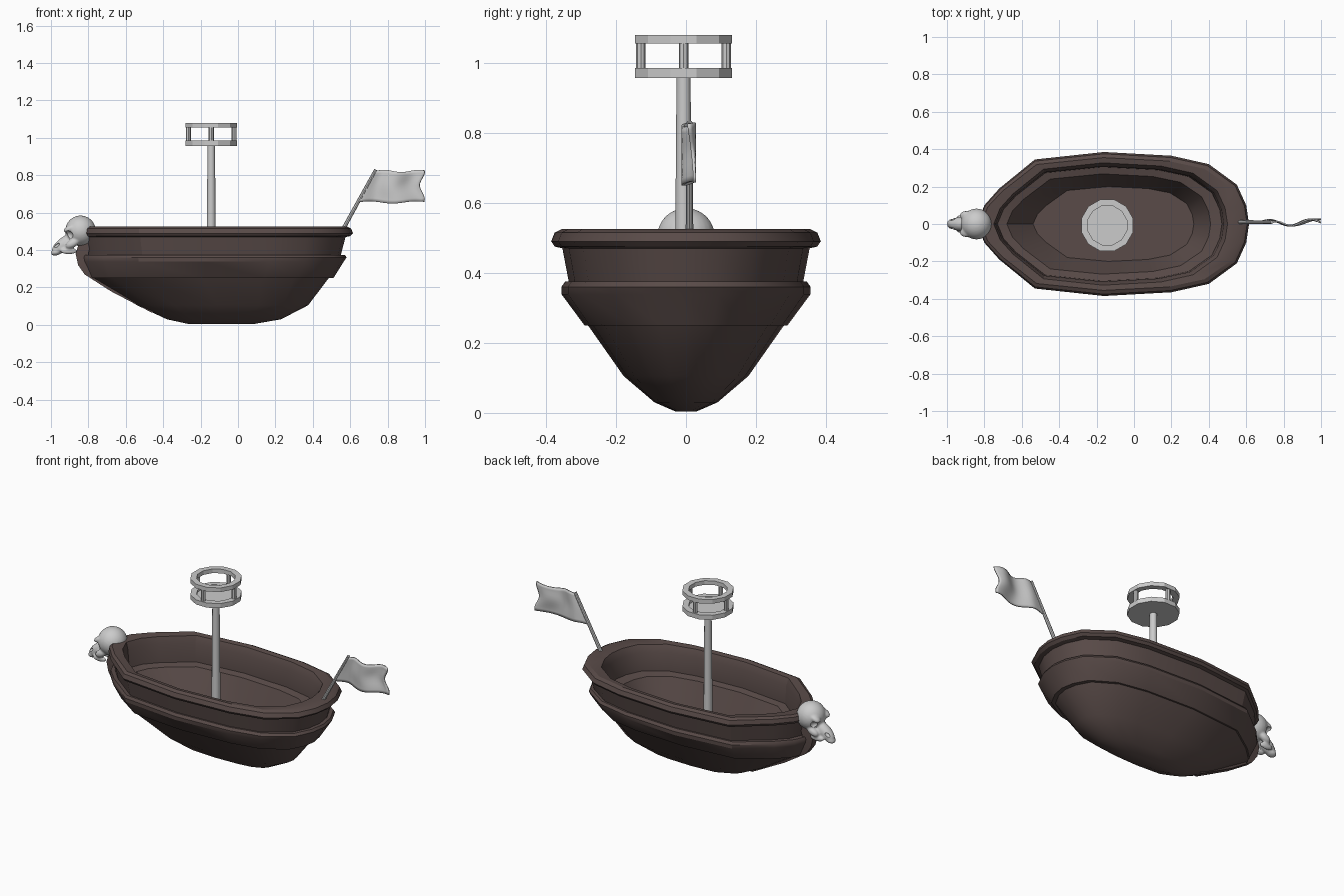
import bpy, bmesh, math
from mathutils import Vector

if "Cube" in bpy.data.objects:
    bpy.data.objects.remove(bpy.data.objects["Cube"])

brown = bpy.data.materials.new("dark_wood")
brown.diffuse_color = (0.1, 0.07, 0.065, 1)
brown.use_nodes = True
brown.node_tree.nodes["Principled BSDF"].inputs["Base Color"].default_value = brown.diffuse_color


def make(name, bm, mat=None, angle=30):
    bmesh.ops.recalc_face_normals(bm, faces=bm.faces)
    me = bpy.data.meshes.new(name)
    bm.to_mesh(me)
    bm.free()
    ob = bpy.data.objects.new(name, me)
    bpy.context.collection.objects.link(ob)
    if mat:
        me.materials.append(mat)
    smooth(ob, angle)
    return ob


def smooth(ob, angle):
    bpy.ops.object.select_all(action='DESELECT')
    ob.select_set(True)
    bpy.context.view_layer.objects.active = ob
    bpy.ops.object.shade_smooth_by_angle(angle=math.radians(angle))


def loft(bm, rings, close=False):
    loops = [[bm.verts.new(p) for p in r] for r in rings]
    pairs = list(zip(loops, loops[1:])) + ([(loops[-1], loops[0])] if close else [])
    for a, b in pairs:
        n = len(a)
        for i in range(n):
            bm.faces.new((a[i], a[(i + 1) % n], b[(i + 1) % n], b[i]))
    if not close:
        bm.faces.new(loops[0])
        bm.faces.new(loops[-1])


def rod(bm, a, b, r1, r2, n):
    a, b = Vector(a), Vector(b)
    q = (b - a).to_track_quat('Z', 'Y')
    loft(bm, [[p + q @ Vector((r * math.cos(2 * math.pi * i / n), r * math.sin(2 * math.pi * i / n), 0))
               for i in range(n)] for p, r in ((a, r1), (b, r2))])


# Hull: one deck outline, scaled per level (z, bow x, stern x, half width)
half = [(-.84, 0), (-.80, .10), (-.72, .19), (-.53, .345), (-.16, .385),
        (.2, .365), (.4, .32), (.55, .21), (.6, .1), (.615, 0)]
outline = half + [(x, -y) for x, y in half[-2:0:-1]]


def level(z, bow, stern, hw):
    return [(bow + (x + .84) / 1.455 * (stern - bow), y * hw / .385, z) for x, y in outline]


outside = [(.004, -.26, .08, .03), (.03, -.38, .23, .09), (.105, -.54, .375, .178),
           (.25, -.78, .485, .28), (.25, -.79, .51, .29), (.338, -.83, .565, .355),
           (.36, -.835, .58, .356), (.375, -.83, .572, .345), (.375, -.80, .55, .335),
           (.47, -.82, .575, .353), (.475, -.83, .60, .375), (.49, -.84, .615, .385),
           (.515, -.835, .605, .375), (.525, -.82, .585, .355)]
inside = [(.52, -.75, .50, .327), (.48, -.74, .48, .308), (.37, -.73, .47, .305),
          (.36, -.68, .41, .268), (.2, -.54, .32, .2)]
bm = bmesh.new()
loft(bm, [level(*l) for l in outside + inside])
make("hull", bm, brown)

# Stem band along the bow
outer = [(-.84, .47), (-.868, .38), (-.855, .32), (-.82, .27), (-.68, .18), (-.46, .065)]
inner = [(-.78, .47), (-.80, .38), (-.78, .33), (-.74, .28), (-.62, .19), (-.40, .075)]
bm = bmesh.new()
loft(bm, [[(o[0], -.022, o[1]), (o[0], .022, o[1]), (i[0], .03, i[1]), (i[0], -.03, i[1])]
          for o, i in zip(outer, inner)])
make("bow_stem", bm, brown)

# Mast and lookout nest
mx, my = -.143, -.007
bm = bmesh.new()
rod(bm, (mx, my, .195), (mx, my, .96), .026, .02, 12)
make("mast", bm)


def circle(r, z, n=12):
    return [(mx + r * math.cos(2 * math.pi * (i + .5) / n),
             my + r * math.sin(2 * math.pi * (i + .5) / n), z) for i in range(n)]


bm = bmesh.new()
loft(bm, [circle(.143, .957), circle(.143, .985), circle(.108, .985), circle(.108, .972)])
make("nest_floor", bm, None, 25)
bm = bmesh.new()
loft(bm, [circle(.143, 1.055), circle(.143, 1.08), circle(.108, 1.08), circle(.108, 1.055)], True)
make("nest_rail", bm, None, 25)
bm = bmesh.new()
for k in range(4):
    px, py = mx + .122 * math.cos(k * math.pi / 2), my + .122 * math.sin(k * math.pi / 2)
    rod(bm, (px, py, .975), (px, py, 1.06), .0135, .0135, 8)
make("nest_posts", bm)

# Flag pole and waving flag
bm = bmesh.new()
rod(bm, (.55, .01, .49), (.737, .01, .83), .011, .009, 8)
make("flag_pole", bm)
bm = bmesh.new()
nu, nv = 20, 10
grid = []
for j in range(nv + 1):
    v = j / nv
    x0 = .64 + .095 * v
    x1 = .985 + .014 * math.sin(v * 7 + 1)
    grid.append([bm.verts.new((x0 + (x1 - x0) * i / nu,
                               .008 + .017 * math.sin(i / nu * 8 + 1.5 * v) * min(1, i / nu * 4),
                               .655 + .168 * v + .006 * math.sin(i / nu * 9)))
                 for i in range(nu + 1)])
for a, b in zip(grid, grid[1:]):
    for i in range(nu):
        bm.faces.new((a[i], a[i + 1], b[i + 1], b[i]))
flag = make("flag", bm)
sol = flag.modifiers.new("thickness", 'SOLIDIFY')
sol.thickness, sol.offset = .008, 0


# Skull figurehead: blended ellipsoids with carved sockets
def blob(bm, c, s, tilt=0):
    vs = bmesh.ops.create_uvsphere(bm, u_segments=24, v_segments=16, radius=1)['verts']
    ca, sa = math.cos(tilt), math.sin(tilt)
    for v in vs:
        x, y, z = v.co.x * s[0], v.co.y * s[1], v.co.z * s[2]
        v.co = (c[0] + x * ca + z * sa, c[1] + y, c[2] - x * sa + z * ca)


bm = bmesh.new()
blob(bm, (-.842, 0, .503), (.082, .083, .082))
blob(bm, (-.93, 0, .432), (.078, .036, .036), -.65)
blob(bm, (-.97, 0, .39), (.032, .028, .018), -.3)
for s in (-1, 1):
    blob(bm, (-.885, s * .048, .435), (.04, .022, .022), -.5)
    blob(bm, (-.905, s * .036, .395), (.045, .014, .018))
    blob(bm, (-.90, s * .045, .515), (.035, .025, .018), -.5)
skull = make("skull_figurehead", bm)
bm = bmesh.new()
for s in (-1, 1):
    blob(bm, (-.908, s * .068, .478), (.026, .03, .026))
    blob(bm, (-.968, s * .026, .425), (.018, .013, .008), -.6)
cutter = make("socket_cutter", bm)
cutter.hide_render = True
rem = skull.modifiers.new("blend", 'REMESH')
rem.mode, rem.voxel_size = 'VOXEL', .006
sm = skull.modifiers.new("soften", 'SMOOTH')
sm.factor, sm.iterations = .5, 5
cut = skull.modifiers.new("sockets", 'BOOLEAN')
cut.operation, cut.object = 'DIFFERENCE', cutter
bpy.ops.object.select_all(action='DESELECT')
skull.select_set(True)
bpy.context.view_layer.objects.active = skull
bpy.ops.object.convert(target='MESH')
bpy.data.objects.remove(cutter, do_unlink=True)
smooth(skull, 40)
